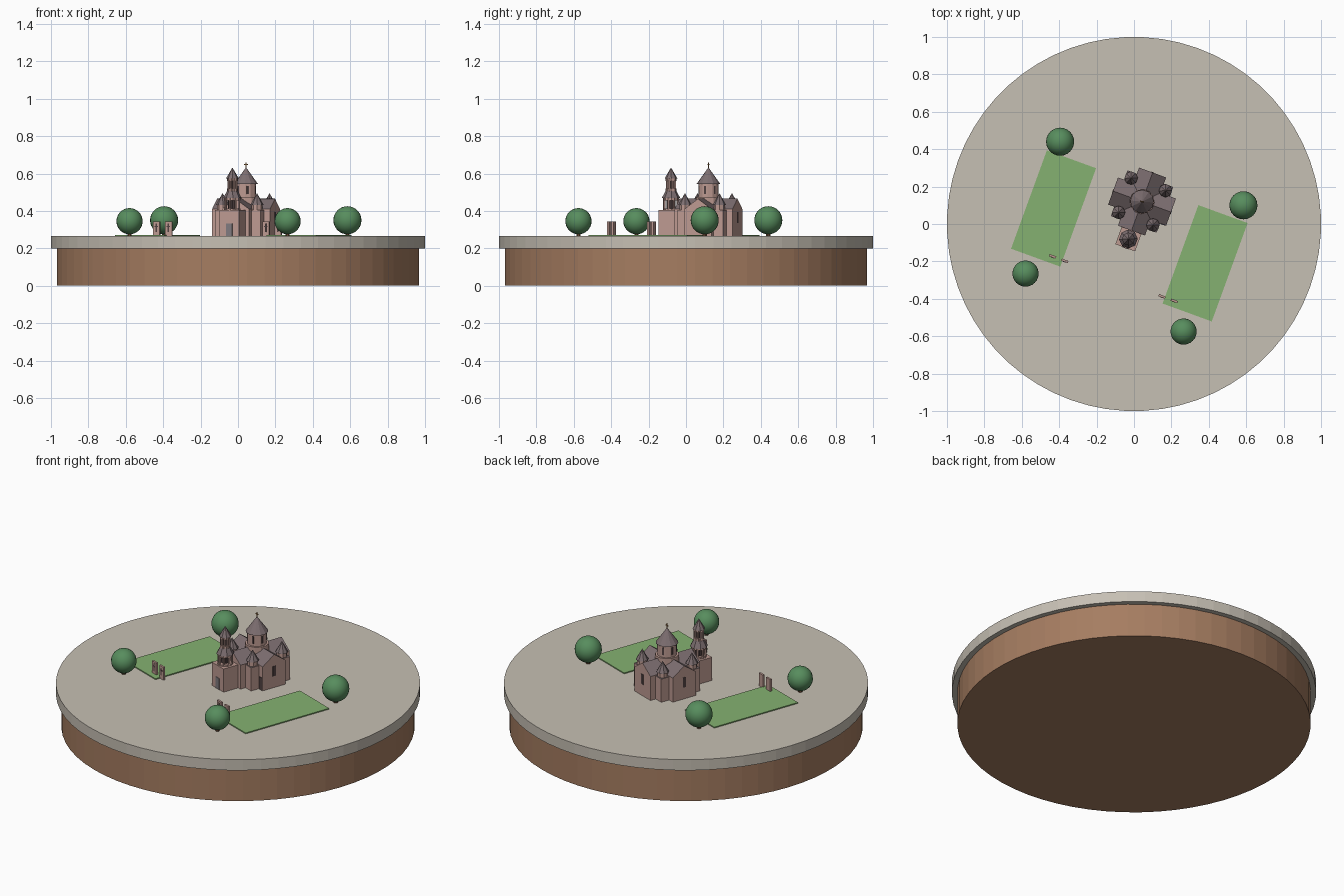
import bpy, bmesh, math
from mathutils import Matrix, Vector

cube = bpy.data.objects.get("Cube")
if cube:
    bpy.data.objects.remove(cube, do_unlink=True)


def material(name, r, g, b):
    rgb = [(c / 255) ** 2.2 for c in (r, g, b)]
    m = bpy.data.materials.new(name)
    m.use_nodes = True
    m.diffuse_color = (*rgb, 1)
    m.node_tree.nodes["Principled BSDF"].inputs["Base Color"].default_value = (*rgb, 1)
    return m


EARTH = material("brown earth", 164, 124, 97)
PAVING = material("beige paving", 197, 190, 178)
GRASS = material("lawn green", 132, 176, 112)
LEAF = material("tree green", 88, 140, 94)
BARK = material("bark brown", 100, 74, 54)
STONE = material("pink stone", 188, 153, 144)
ROOF = material("mauve roof", 124, 110, 112)
DARK = material("dark opening", 82, 68, 68)
DOOR = material("grey door", 128, 122, 126)
GOLD = material("dull gold", 160, 120, 75)

GROUND = 0.265
TURN = Matrix.Rotation(math.radians(-20), 4, 'Z')
SITE = TURN
CHURCH = Matrix.Translation((0.043, 0.12, 0)) @ TURN
WORLD = Matrix.Identity(4)


def finish(name, bm, mats, matrix, rule=None):
    bm.normal_update()
    bmesh.ops.recalc_face_normals(bm, faces=bm.faces)
    if rule:
        for f in bm.faces:
            f.material_index = rule(f)
    mesh = bpy.data.meshes.new(name)
    bm.to_mesh(mesh)
    bm.free()
    for m in mats:
        mesh.materials.append(m)
    ob = bpy.data.objects.new(name, mesh)
    bpy.context.collection.objects.link(ob)
    ob.matrix_world = matrix
    return ob


def box(name, centre, size, mats, frame=CHURCH, rule=None):
    bm = bmesh.new()
    bmesh.ops.create_cube(bm, size=1)
    bmesh.ops.scale(bm, vec=size, verts=bm.verts)
    return finish(name, bm, mats, frame @ Matrix.Translation(centre), rule)


def lathe(name, at, z0, z1, r0, r1, mat, sides=8, frame=CHURCH):
    bm = bmesh.new()
    bmesh.ops.create_cone(bm, cap_ends=True, segments=sides, radius1=r0, radius2=r1, depth=z1 - z0)
    bmesh.ops.rotate(bm, verts=bm.verts, matrix=Matrix.Rotation(math.pi / sides, 3, 'Z'))
    return finish(name, bm, [mat], frame @ Matrix.Translation((*at, (z0 + z1) / 2)))


def roof_rule(f):
    return 1 if f.normal.z > 0.2 else 0


def gabled_hall(name, half_len, half_w, eave, ridge, frame):
    """Pentagon profile swept along local y; upward faces become roof."""
    bm = bmesh.new()
    profile = [(-half_w, GROUND), (half_w, GROUND), (half_w, eave), (0, ridge), (-half_w, eave)]
    face = bm.faces.new([bm.verts.new((x, -half_len, z)) for x, z in profile])
    out = bmesh.ops.extrude_face_region(bm, geom=[face])
    verts = [v for v in out["geom"] if isinstance(v, bmesh.types.BMVert)]
    bmesh.ops.translate(bm, verts=verts, vec=(0, 2 * half_len, 0))
    return finish(name, bm, [STONE, ROOF], frame, roof_rule)


def ring_of(count, radius, at=(0, 0)):
    for i in range(count):
        a = math.tau * i / count
        yield a, (at[0] + radius * math.cos(a), at[1] + radius * math.sin(a))


# Ground disc
lathe("earth_base", (0, 0), 0, 0.2, 0.97, 0.97, EARTH, 64, WORLD)
lathe("paved_plaza", (0, 0), 0.2, GROUND, 1, 1, PAVING, 64, WORLD)

# Lawns
for side, x, y in (("left", 0.38, -0.21), ("right", -0.43, 0.083)):
    box(side + "_lawn", (0, 0, 0), (0.28, 0.56, 0.006), [GRASS],
        Matrix.Translation((x, y, GROUND + 0.003)) @ TURN)

# Round trees
for i, (x, y, r) in enumerate(((-0.395, 0.44, 0.075), (0.585, 0.1, 0.075),
                               (-0.58, -0.265, 0.07), (0.265, -0.575, 0.07))):
    lathe(f"tree_trunk_{i}", (x, y), GROUND, GROUND + 0.04, 0.012, 0.012, BARK, 8, WORLD)
    bm = bmesh.new()
    bmesh.ops.create_uvsphere(bm, u_segments=24, v_segments=16, radius=r)
    crown = finish(f"tree_crown_{i}", bm, [LEAF], Matrix.Translation((x, y, GROUND + r + 0.01)))
    for p in crown.data.polygons:
        p.use_smooth = True

# Carved standing stones
for i, (x, y) in enumerate(((-0.435, -0.173), (-0.37, -0.197), (0.15, -0.387), (0.215, -0.411))):
    frame = Matrix.Translation((x, y, GROUND)) @ TURN
    box(f"standing_stone_{i}", (0, 0, 0.039), (0.038, 0.012, 0.078), [STONE], frame)
    box(f"stone_carving_upright_{i}", (0, -0.006, 0.045), (0.007, 0.003, 0.045), [DARK], frame)
    box(f"stone_carving_bar_{i}", (0, -0.006, 0.052), (0.02, 0.003, 0.007), [DARK], frame)

# Cross-shaped church body
gabled_hall("long_hall", 0.165, 0.077, 0.41, 0.465, CHURCH)
gabled_hall("cross_hall", 0.165, 0.077, 0.41, 0.465, CHURCH @ Matrix.Rotation(math.pi / 2, 4, 'Z'))

# Corner chambers with small turrets
for sx in (-1, 1):
    for sy in (-1, 1):
        box("corner_chamber", (sx * 0.065, sy * 0.065, (GROUND + 0.405) / 2),
            (0.13, 0.13, 0.405 - GROUND), [STONE, ROOF], CHURCH, roof_rule)
        at = (sx * 0.098, sy * 0.098)
        lathe("corner_turret", at, 0.4, 0.435, 0.029, 0.029, STONE)
        lathe("corner_turret_roof", at, 0.432, 0.495, 0.036, 0, ROOF)

# Central drum, windows, cone and cross
lathe("drum_footing", (0, 0), 0.41, 0.475, 0.066, 0.066, STONE, 12)
lathe("drum", (0, 0), 0.47, 0.547, 0.054, 0.054, STONE, 12)
for a, (x, y) in ring_of(6, 0.052):
    box("drum_window", (0, 0, 0), (0.004, 0.011, 0.045), [DARK],
        CHURCH @ Matrix.Translation((x, y, 0.512)) @ Matrix.Rotation(a, 4, 'Z'))
lathe("drum_roof", (0, 0), 0.545, 0.633, 0.063, 0, ROOF, 12)
box("cross_upright", (0, 0, 0.642), (0.005, 0.005, 0.034), [GOLD])
box("cross_bar", (0, 0, 0.647), (0.02, 0.005, 0.005), [GOLD])

# Windows on hall ends and side door
for a in (0, 90, 180):
    frame = CHURCH @ Matrix.Rotation(math.radians(a), 4, 'Z')
    box("hall_window", (0.165, 0, 0.365), (0.004, 0.02, 0.06), [DARK], frame)
box("side_door", (0.147, -0.077, GROUND + 0.038), (0.026, 0.004, 0.076), [DARK])

# Bell tower with two open tiers
TOWER = (0, -0.213)
box("tower_base", (*TOWER, (GROUND + 0.405) / 2), (0.112, 0.1, 0.405 - GROUND), [STONE])
box("tower_door", (0, -0.263, GROUND + 0.034), (0.036, 0.005, 0.068), [DOOR])
for tier, z0, z1, r, roof_r, top, top_r in (("lower", 0.4, 0.468, 0.038, 0.05, 0.512, 0.026),
                                            ("upper", 0.505, 0.572, 0.023, 0.035, 0.632, 0)):
    lathe(tier + "_belfry_sill", TOWER, z0, z0 + 0.014, r + 0.006, r + 0.006, STONE)
    lathe(tier + "_belfry_core", TOWER, z0, z1, r * 0.6, r * 0.6, DARK)
    for a, at in ring_of(8, r, TOWER):
        lathe(tier + "_belfry_column", at, z0, z1, 0.006, 0.006, STONE, 6)
    lathe(tier + "_belfry_lintel", TOWER, z1 - 0.012, z1, r + 0.006, r + 0.006, STONE)
    lathe(tier + "_belfry_roof", TOWER, z1, top, roof_r, top_r, ROOF)
